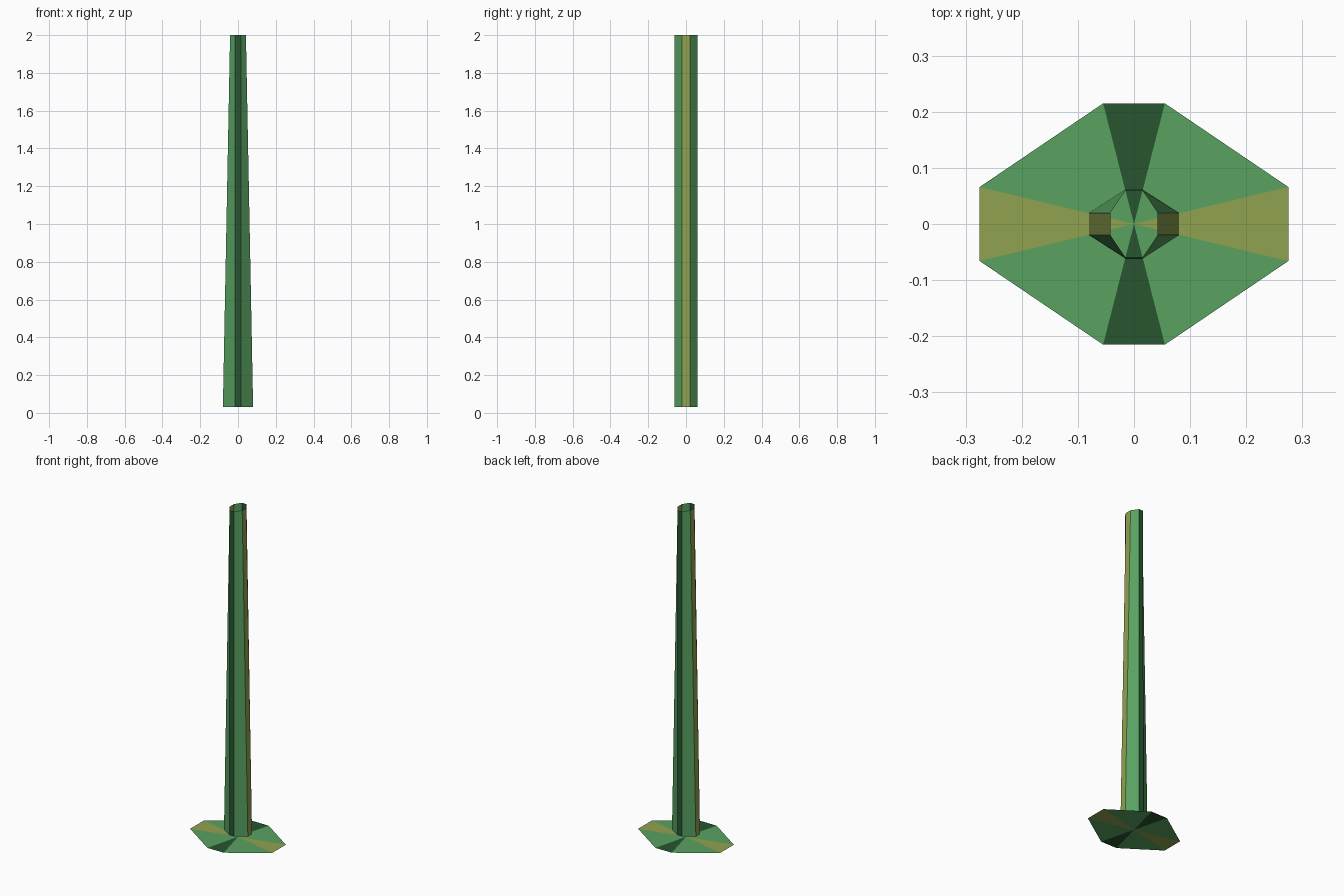
import bpy

if "Cube" in bpy.data.objects:
    bpy.data.objects.remove(bpy.data.objects["Cube"])


def material(name, color):
    m = bpy.data.materials.new(name)
    m.diffuse_color = (*color, 1)
    m.use_nodes = True
    m.node_tree.nodes["Principled BSDF"].inputs["Base Color"].default_value = m.diffuse_color
    return m


OLIVE = material("olive", (0.28, 0.36, 0.08))
GREEN = material("green", (0.10, 0.36, 0.12))
DARK = material("dark_green", (0.02, 0.09, 0.03))


def ring(side_x, side_y, front_x, front_y, z):
    """Stretched octagon: flat ends at +-x and +-y, counter-clockwise."""
    quarter = [(side_x, side_y), (front_x, front_y)]
    pts = quarter + [(-x, y) for x, y in reversed(quarter)]
    pts += [(-x, -y) for x, y in pts]
    return [(x, y, z) for x, y in pts]


def build(name, verts, faces):
    mesh = bpy.data.meshes.new(name)
    mesh.from_pydata(verts, [], faces)
    for m in (GREEN, DARK, OLIVE):
        mesh.materials.append(m)
    # sides in order: diagonal, back, diagonal, left, diagonal, front, ...
    for p in mesh.polygons:
        p.material_index = (0, 1, 0, 2)[p.index % 4]
    obj = bpy.data.objects.new(name, mesh)
    bpy.context.collection.objects.link(obj)
    return obj


# Flat ground plate: thin octagonal sheet fanned around its centre
plate = ring(0.275, 0.066, 0.055, 0.215, 0) + [(0, 0, 0)]
build("base_plate", plate, [(i, (i + 1) % 8, 8) for i in range(8)])

# Open-ended tapering pole
pole = ring(0.08, 0.02, 0.015, 0.062, 0.03) + ring(0.042, 0.02, 0.015, 0.06, 2.0)
build("pole", pole, [(i, (i + 1) % 8, (i + 1) % 8 + 8, i + 8) for i in range(8)])
